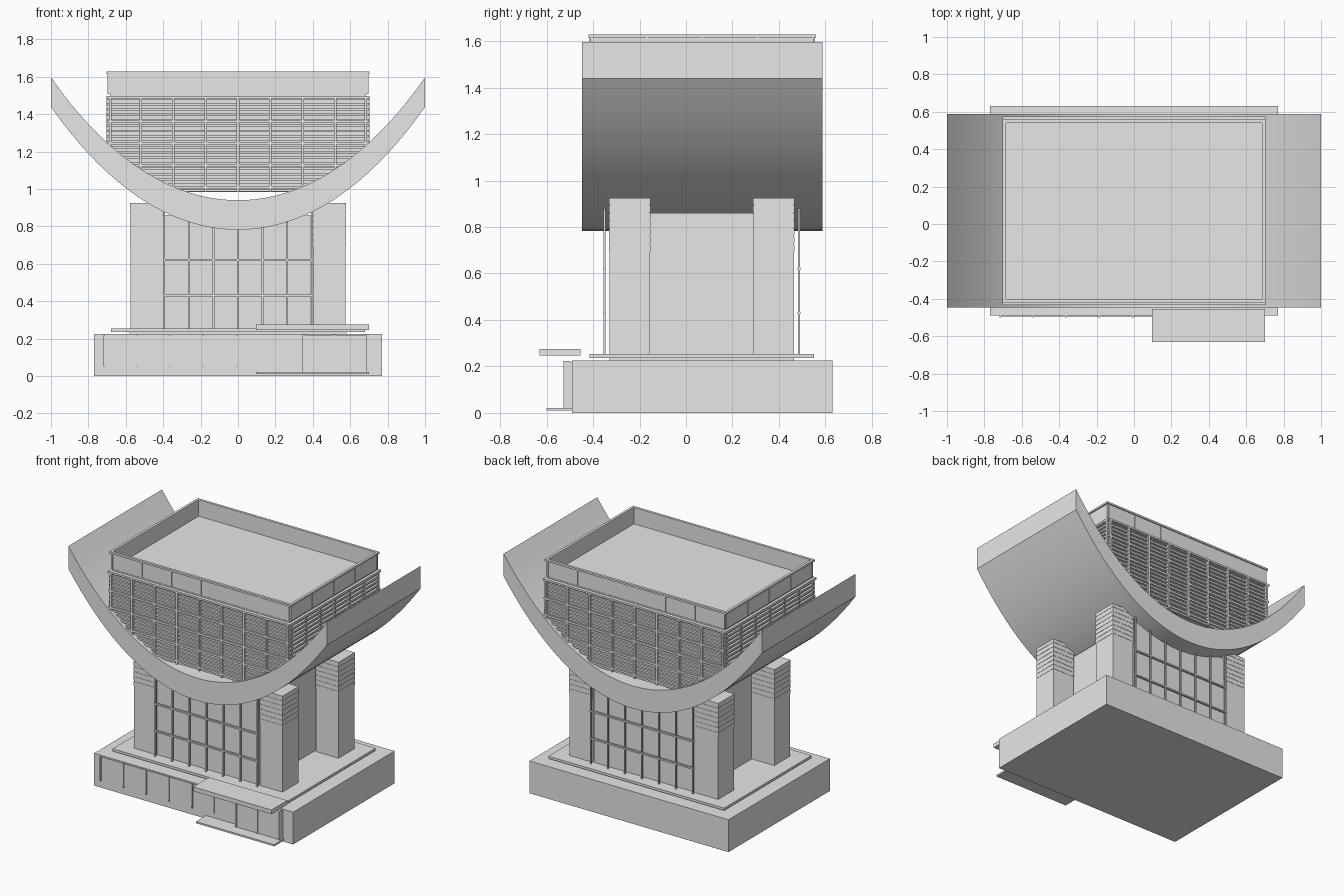
import bpy
import bmesh
from math import sqrt

cube = bpy.data.objects.get("Cube")
if cube:
    bpy.data.objects.remove(cube, do_unlink=True)

mat = bpy.data.materials.new("light grey")
mat.use_nodes = True
GREY = (0.8, 0.8, 0.8, 1)
mat.diffuse_color = GREY
mat.node_tree.nodes["Principled BSDF"].inputs["Base Color"].default_value = GREY


def finish(name, bm):
    bmesh.ops.recalc_face_normals(bm, faces=bm.faces)
    me = bpy.data.meshes.new(name)
    bm.to_mesh(me)
    bm.free()
    me.materials.append(mat)
    ob = bpy.data.objects.new(name, me)
    bpy.context.collection.objects.link(ob)
    return ob


def add_box(bm, x0, x1, y0, y1, z0, z1):
    vs = bmesh.ops.create_cube(bm, size=1)["verts"]
    for v in vs:
        v.co.x = x0 if v.co.x < 0 else x1
        v.co.y = y0 if v.co.y < 0 else y1
        v.co.z = z0 if v.co.z < 0 else z1


def boxes(name, *items):
    bm = bmesh.new()
    for item in items:
        add_box(bm, *item)
    return finish(name, bm)


def strip(name, lower, upper, y0, y1):
    """Solid between two matching rows of (x, z) points, run along y."""
    bm = bmesh.new()
    rows = [[bm.verts.new((x, y, z)) for x, z in pts]
            for pts, y in ((lower, y0), (upper, y0), (upper, y1), (lower, y1))]
    n = len(lower)
    for i in range(n - 1):
        for a, b in ((0, 1), (1, 2), (2, 3), (3, 0)):
            bm.faces.new((rows[a][i], rows[a][i + 1], rows[b][i + 1], rows[b][i]))
    for i in (0, n - 1):
        bm.faces.new([r[i] for r in rows])
    return finish(name, bm)


def curve(x):
    return 0.6 * x ** 2 + 0.057 * x ** 4


def outer(x):
    return 0.782 + curve(x)


def inner(x):
    return 0.94 + curve(x)


def half_width(z):
    """Half width available inside the shell at a height."""
    t = max(z - 0.94, 0)
    return sqrt((-0.6 + sqrt(0.36 + 0.228 * t)) / 0.114)


MID = 0.07   # depth centre of the upper building

# Base and plinth
boxes("base", (-0.77, 0.77, -0.49, 0.63, 0, 0.226))
boxes("plinth_recess", (-0.58, 0.58, -0.33, 0.465, 0.22, 0.24))
boxes("plinth", (-0.68, 0.68, -0.415, 0.55, 0.236, 0.253))

# Tower core and corner piers with banded tops
boxes("tower_core", (-0.4, 0.388, -0.325, 0.46, 0.25, 0.86))
for side, sx in (("left", 1), ("right", -1)):
    for end, y0 in (("front", -0.33), ("back", 0.29)):
        x0, x1 = sorted((sx * 0.4, sx * 0.575))
        y1 = y0 + 0.175
        parts = [(x0, x1, y0, y1, 0.25, 0.925)]
        for i in range(7):
            z = 0.695 + i * 0.034
            e = 0.002
            parts.append((x0 - e, x1 + e, y0 - e, y1 + e, z, z + 0.026))
        boxes(f"pier_{end}_{side}", *parts)

# Tower window lattices, front and back
for end, y in (("front", -0.351), ("back", 0.486)):
    t = 0.005
    bars = []
    for i in range(7):
        x = (i - 3) * 0.1315
        bars.append((x - t, x + t, y - t, y + t, 0.25, outer(x) + 0.01))
    for z in (0.43, 0.62):
        bars.append((-0.4, 0.4, y - t - 0.002, y + t + 0.002, z - t, z + t))
    boxes(f"tower_lattice_{end}", *bars)

# Curved shell
xs = [i / 20 - 1 for i in range(41)]
shell = strip("curved_shell", [(x, outer(x)) for x in xs], [(x, inner(x)) for x in xs],
              -0.447, 0.588)
for ob in bpy.context.selected_objects:
    ob.select_set(False)
shell.select_set(True)
bpy.context.view_layer.objects.active = shell
bpy.ops.object.shade_smooth_by_angle()

# Upper building body, following the shell
hx, hy = 0.685, 0.48
xs = [hx * (i / 12 - 1) for i in range(25)]
strip("upper_body", [(x, max(0.985, inner(x) - 0.02)) for x in xs],
      [(x, 1.505) for x in xs], MID - hy, MID + hy)

# Louvre slats around the body
slats = []
for i in range(18):
    z = 0.987 + i * 0.0288
    w = half_width(z) + 0.02
    deep = 0.495
    if w >= 0.7:
        slats.append((-0.7, 0.7, MID - deep, MID + deep, z, z + 0.013))
    else:
        for s in (-1, 1):
            ya, yb = sorted((MID + s * 0.47, MID + s * deep))
            slats.append((-w, w, ya, yb, z, z + 0.013))
boxes("louvre_slats", *slats)

# Louvre mullions and rails
grid = []
for s in (-1, 1):
    ya, yb = sorted((MID + s * 0.485, MID + s * 0.504))
    for i in range(9):
        x = (i - 4) * 0.173
        x = max(-0.683, min(0.683, x))
        grid.append((x - 0.007, x + 0.007, ya, yb, max(0.985, inner(x) - 0.02), 1.49))
    for z in (1.01, 1.128, 1.245, 1.362):
        w = min(half_width(z) + 0.02, 0.7)
        grid.append((-w, w, ya, yb, z - 0.007, z + 0.007))
    xa, xb = sorted((s * 0.68, s * 0.704))
    for i in range(7):
        y = MID + (i - 3) * 0.16
        grid.append((xa, xb, y - 0.006, y + 0.006, 1.24, 1.49))
boxes("louvre_frame", *grid)
boxes("louvre_cap", (-0.704, 0.704, MID - 0.504, MID + 0.504, 1.484, 1.497))


# Roof parapet: four thin walls around an open deck
def ring(ax, ay, t, z0, z1):
    return [(-ax, ax, MID - ay, MID - ay + t, z0, z1),
            (-ax, ax, MID + ay - t, MID + ay, z0, z1),
            (-ax, -ax + t, MID - ay, MID + ay, z0, z1),
            (ax - t, ax, MID - ay, MID + ay, z0, z1)]


boxes("roof_deck", (-0.685, 0.685, MID - 0.478, MID + 0.478, 1.495, 1.512))
boxes("parapet_walls", *ring(0.693, 0.481, 0.008, 1.507, 1.62))
boxes("parapet_rim", *ring(0.703, 0.489, 0.018, 1.615, 1.628))
posts = []
for s in (-1, 1):
    ya, yb = sorted((MID + s * 0.475, MID + s * 0.485))
    for i in range(7):
        x = (i - 3) * 0.2275
        posts.append((x - 0.004, x + 0.004, ya, yb, 1.507, 1.62))
    xa, xb = sorted((s * 0.688, s * 0.697))
    for i in range(5):
        y = MID + (i - 2) * 0.238
        posts.append((xa, xb, y - 0.004, y + 0.004, 1.507, 1.62))
boxes("parapet_posts", *posts)

# Ground floor window strip
boxes("window_strip", (-0.72, 0.16, -0.494, -0.485, 0.055, 0.217))
boxes("window_bars", *[(x - 0.004, x + 0.004, -0.501, -0.485, 0.05, 0.22)
                       for x in (-0.716, -0.54, -0.364, -0.187, -0.008)])

# Entrance bay, canopy and step
boxes("entrance_bay", (0.345, 0.69, -0.52, -0.485, 0.02, 0.22))
boxes("entrance_bars", *[(x - 0.005, x + 0.005, -0.527, -0.5, 0.02, 0.223)
                         for x in (0.352, 0.515, 0.683)])
boxes("entrance_canopy", (0.095, 0.7, -0.63, -0.455, 0.246, 0.276))
boxes("entrance_step", (0.095, 0.7, -0.6, -0.49, 0.01, 0.022))
